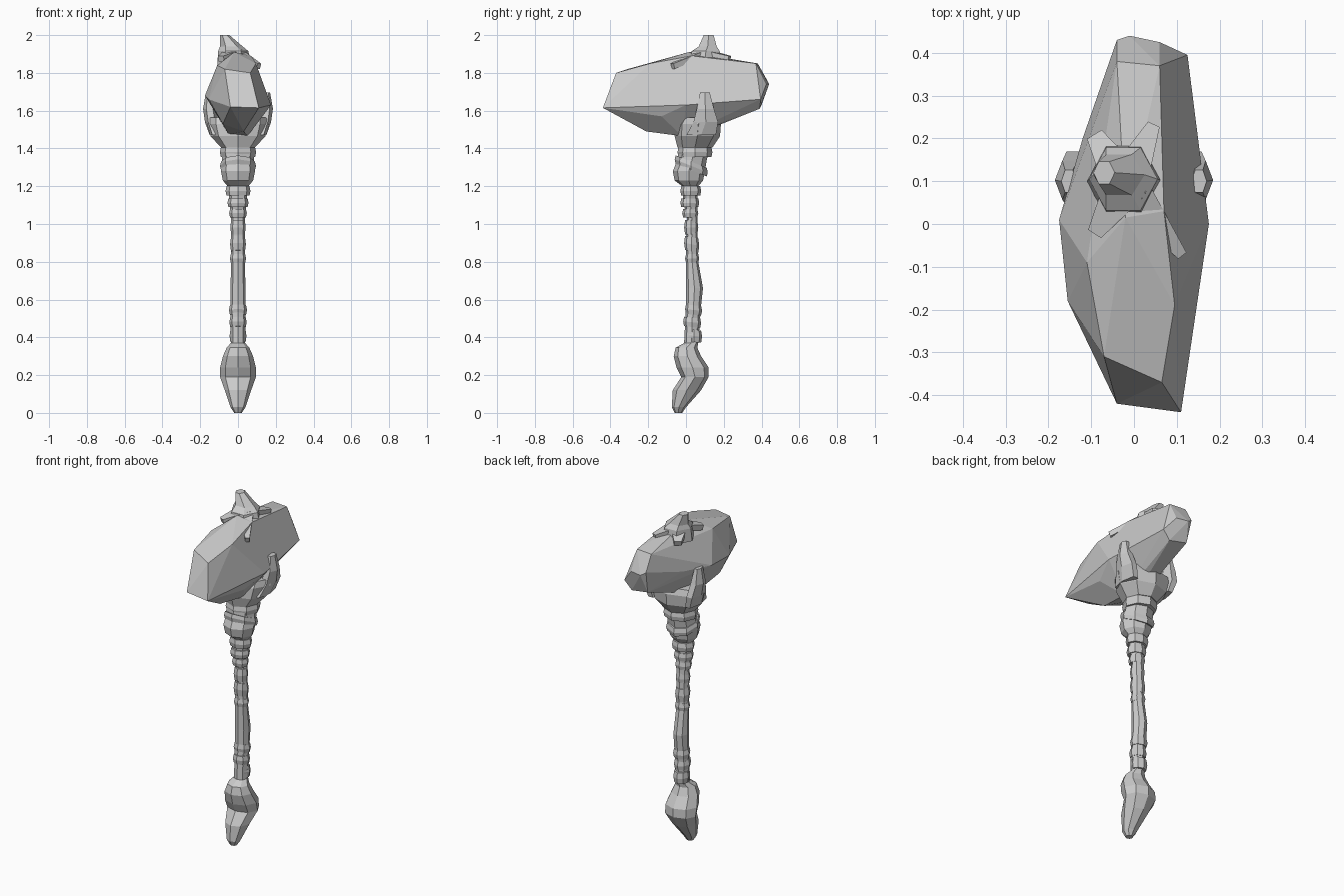
import bpy, bmesh, math
from mathutils import Vector, Matrix


def finish(name, bm):
    bmesh.ops.recalc_face_normals(bm, faces=bm.faces[:])
    me = bpy.data.meshes.new(name)
    bm.to_mesh(me)
    bm.free()
    ob = bpy.data.objects.new(name, me)
    bpy.context.collection.objects.link(ob)
    return ob


def loft(name, rings, n=8, tilt=0.0):
    """Stack of n-sided rings: (z, y_front, y_back, half_x, centre_x)."""
    bm = bmesh.new()
    loops = []
    for z, y0, y1, hx, *cx in rings:
        c, cy, hy = (cx[0] if cx else 0), (y0 + y1) / 2, (y1 - y0) / 2
        loop = []
        for i in range(n):
            a = 2 * math.pi * i / n
            y = hy * math.sin(a)
            loop.append(bm.verts.new((c + hx * math.cos(a), cy + y, z + tilt * y)))
        loops.append(loop)
    for a, b in zip(loops, loops[1:]):
        for i in range(n):
            j = (i + 1) % n
            bm.faces.new((a[i], a[j], b[j], b[i]))
    bm.faces.new(loops[0])
    bm.faces.new(loops[-1])
    return finish(name, bm)


def arm(name, start, end, w0, w1, thick):
    """Tapered bar from start to end."""
    a, b = Vector(start), Vector(end)
    d = (b - a).normalized()
    side = d.cross(Vector((0, 0, 1))).normalized()
    up = side.cross(d)
    bm = bmesh.new()
    q = [[bm.verts.new(p + side * w * s + up * thick * t)
          for s, t in ((-1, -1), (1, -1), (1, 1), (-1, 1))]
         for p, w in ((a, w0), (b, w1))]
    for i in range(4):
        j = (i + 1) % 4
        bm.faces.new((q[0][i], q[0][j], q[1][j], q[1][i]))
    bm.faces.new(q[0])
    bm.faces.new(q[1])
    return finish(name, bm)


# Wooden handle with crooked pommel and flared top
loft("handle", [
    (0.0, -0.06, -0.02, 0.02), (0.03, -0.075, 0.0, 0.04), (0.12, -0.07, 0.08, 0.07),
    (0.19, -0.025, 0.12, 0.095), (0.24, -0.05, 0.12, 0.095), (0.30, -0.065, 0.08, 0.08),
    (0.345, -0.055, 0.06, 0.06), (0.37, -0.01, 0.065, 0.038), (0.57, 0.0, 0.08, 0.04),
    (0.66, 0.0, 0.09, 0.04), (0.80, 0.0, 0.065, 0.036), (1.03, 0.005, 0.06, 0.036),
    (1.12, -0.015, 0.06, 0.045), (1.20, -0.02, 0.065, 0.055), (1.23, -0.06, 0.09, 0.08),
    (1.28, -0.07, 0.10, 0.09), (1.34, -0.045, 0.11, 0.085), (1.42, -0.04, 0.13, 0.085)])

# Wrapped bands around the handle: z0, z1, y0, y1, half_x, tilt
bands = [(0.375, 0.44, 0.0, 0.085, 0.045, -0.1), (0.455, 0.505, -0.015, 0.08, 0.046, -0.1),
         (0.52, 0.57, -0.005, 0.085, 0.048, -0.1), (0.795, 0.84, -0.005, 0.07, 0.043, 0),
         (0.855, 0.93, -0.01, 0.07, 0.042, -0.2), (0.945, 1.02, -0.01, 0.065, 0.041, 0),
         (1.035, 1.08, -0.02, 0.065, 0.047, 0), (1.09, 1.135, -0.03, 0.07, 0.056, 0),
         (1.15, 1.20, -0.03, 0.08, 0.066, 0), (1.285, 1.33, -0.06, 0.115, 0.095, -0.4),
         (1.355, 1.405, -0.045, 0.14, 0.096, 0)]
for z0, z1, y0, y1, hx, t in bands:
    m = (z0 + z1) / 2
    loft("handle_band", [(z0, y0 + .005, y1 - .005, hx - .005), (m, y0, y1, hx),
                         (z1, y0 + .005, y1 - .005, hx - .005)], tilt=t)

# Cradle under the stone
loft("cradle", [(1.405, -0.045, 0.14, 0.09), (1.465, -0.06, 0.18, 0.145),
                (1.53, -0.055, 0.185, 0.165), (1.565, -0.03, 0.17, 0.165)])

# Prongs gripping the stone on both sides
for s in (-1, 1):
    loft("cradle_prong", [(1.47, -0.01, 0.17, 0.03, s * 0.12), (1.54, 0.03, 0.18, 0.035, s * 0.14),
                          (1.61, 0.05, 0.155, 0.035, s * 0.15), (1.695, 0.07, 0.13, 0.018, s * 0.152)], n=6)

# Faceted stone head, the hull of its corner points
corners = [
    (0.11, -0.44, 1.615), (-0.04, -0.42, 1.62), (0.065, -0.37, 1.80), (-0.07, -0.31, 1.82),
    (0.095, -0.19, 1.85), (-0.11, -0.09, 1.84), (-0.02, 0.015, 1.91), (0.07, 0.03, 1.89),
    (-0.155, -0.18, 1.66), (-0.175, 0.01, 1.68), (0.175, 0.0, 1.63), (0.13, -0.13, 1.57),
    (-0.12, 0.2, 1.70), (0.155, 0.17, 1.64), (-0.04, 0.38, 1.85), (0.06, 0.37, 1.85),
    (-0.04, 0.43, 1.76), (-0.01, 0.44, 1.74), (0.06, 0.425, 1.74), (0.125, 0.395, 1.66),
    (-0.03, 0.40, 1.63), (0.08, 0.39, 1.61), (0.05, -0.02, 1.465), (-0.05, -0.02, 1.475),
    (0.03, -0.21, 1.49), (-0.08, -0.2, 1.53), (0.04, 0.19, 1.53)]
bm = bmesh.new()
for c in corners:
    bm.verts.new(c)
res = bmesh.ops.convex_hull(bm, input=bm.verts[:])
bmesh.ops.delete(bm, geom=[v for v in res["geom_interior"] if isinstance(v, bmesh.types.BMVert)],
                 context="VERTS")
bmesh.ops.dissolve_limit(bm, angle_limit=math.radians(4), verts=bm.verts[:], edges=bm.edges[:])
finish("stone_head", bm)

# Horn poking out of the top, leaning left
loft("top_horn", [(1.84, 0.0, 0.2, 0.09, -0.02), (1.915, 0.02, 0.19, 0.08, -0.025),
                  (1.94, 0.06, 0.17, 0.06, -0.035), (2.0, 0.09, 0.15, 0.025, -0.07)], n=6)

# Four root arms spreading over the stone
for tip, w in (((0.11, -0.07, 1.835), 0.012), ((-0.09, -0.02, 1.875), 0.018),
               ((-0.09, 0.205, 1.86), 0.02), ((0.045, 0.23, 1.875), 0.015)):
    arm("top_root", (-0.02, 0.09, 1.91), tip, 0.05, w, 0.015)
